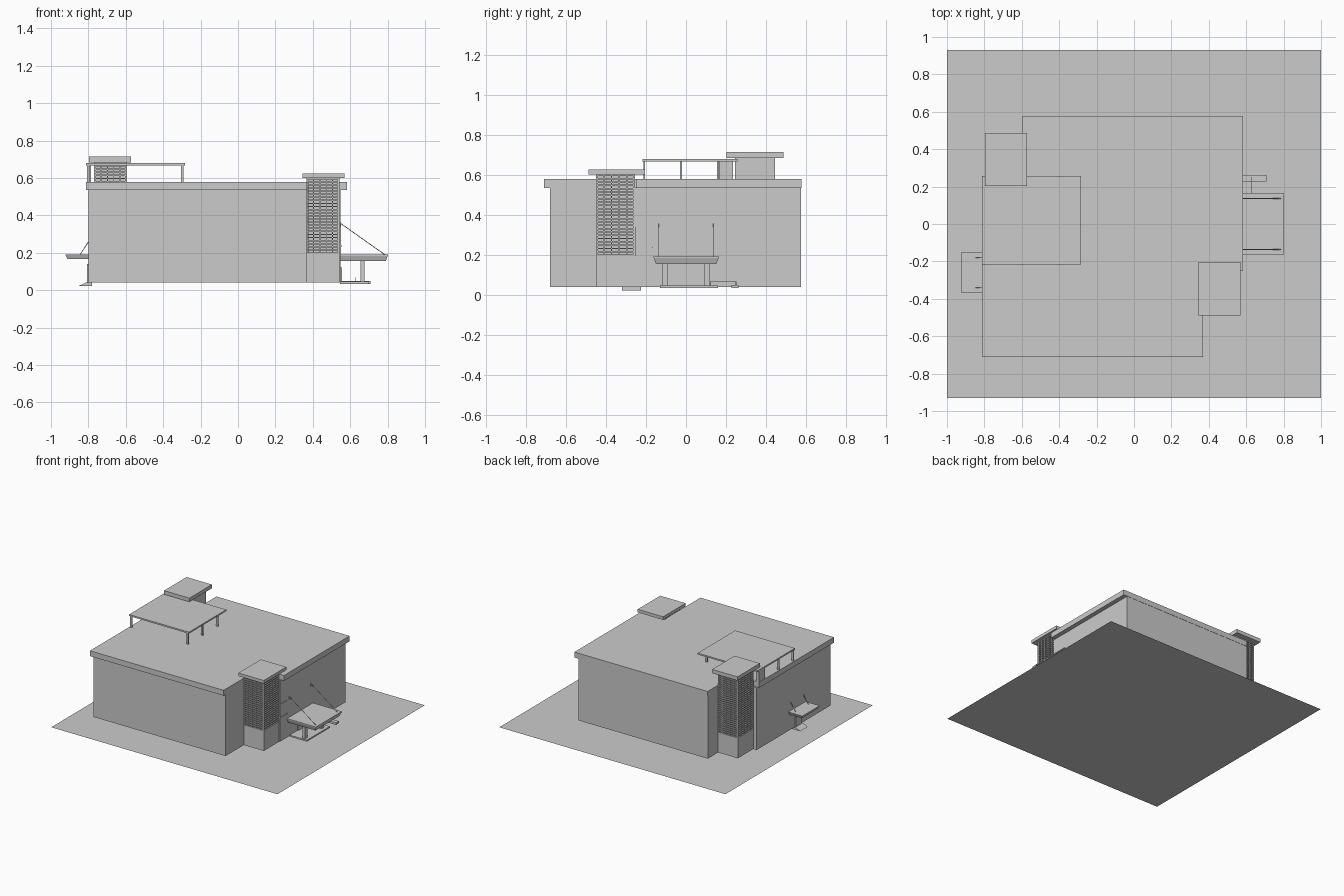
import bpy, bmesh
from mathutils import Vector

if "Cube" in bpy.data.objects:
    bpy.data.objects.remove(bpy.data.objects["Cube"])


def finish(name, bm):
    bmesh.ops.recalc_face_normals(bm, faces=bm.faces)
    me = bpy.data.meshes.new(name)
    bm.to_mesh(me)
    bm.free()
    ob = bpy.data.objects.new(name, me)
    bpy.context.collection.objects.link(ob)
    return ob


def add_prism(bm, bottom, z0, z1, top=None):
    lo = [bm.verts.new((x, y, z0)) for x, y in bottom]
    hi = [bm.verts.new((x, y, z1)) for x, y in (top or bottom)]
    n = len(lo)
    bm.faces.new(lo[::-1])
    bm.faces.new(hi)
    for i in range(n):
        j = (i + 1) % n
        bm.faces.new((lo[i], lo[j], hi[j], hi[i]))


def rect(x0, x1, y0, y1):
    return [(x0, y0), (x1, y0), (x1, y1), (x0, y1)]


def prism(name, bottom, z0, z1, top=None):
    bm = bmesh.new()
    add_prism(bm, bottom, z0, z1, top)
    return finish(name, bm)


def box(name, x0, x1, y0, y1, z0, z1):
    return prism(name, rect(x0, x1, y0, y1), z0, z1)


def rod(name, a, b, r):
    a, b = Vector(a), Vector(b)
    bm = bmesh.new()
    bmesh.ops.create_cone(bm, cap_ends=True, segments=6, radius1=r, radius2=r,
                          depth=(b - a).length)
    ob = finish(name, bm)
    ob.location = (a + b) / 2
    ob.rotation_euler = (b - a).to_track_quat('Z', 'Y').to_euler()


def lattice(name, x0, x1, y0, y1, z0, z1, cols=5):
    """Mullions and louvre bars filling a thin upright box."""
    bm = bmesh.new()
    rows = max(2, round((z1 - z0) / 0.017))
    h = 0.0035
    for i in range(rows + 1):
        z = z0 + (z1 - z0 - 2 * h) * i / rows
        add_prism(bm, rect(x0, x1, y0, y1), z, z + 2 * h)
    for i in range(cols + 1):
        t = i / cols
        w = 0.005
        if x1 - x0 > y1 - y0:
            x = x0 + (x1 - x0 - w) * t
            add_prism(bm, rect(x, x + w, y0, y1), z0, z1)
        else:
            y = y0 + (y1 - y0 - w) * t
            add_prism(bm, rect(x0, x1, y, y + w), z0, z1)
    finish(name, bm)


# Ground sheet
bm = bmesh.new()
bm.faces.new([bm.verts.new((x, y, 0)) for x, y in rect(-1, 1, -0.93, 0.93)])
finish("ground", bm)

# Main walls and roof, each with two notched corners for the stair towers
prism("main_walls", [(-.80, -.68), (.366, -.68), (.366, -.255), (.548, -.255),
                     (.548, .575), (-.595, .575), (-.595, .25), (-.80, .25)], .04, .536)
prism("roof_parapet", [(-.812, -.71), (.37, -.71), (.37, -.25), (.583, -.25),
                       (.583, .577), (-.595, .577), (-.595, .235), (-.812, .235)], .535, .578)

# Stair towers: solid base, recessed core, lattice screens and cap
t = 0.01
for name, x0, x1, y0, y1, z1, cap in (
        ("front_tower", .366, .543, -.45, -.255, .60, (.345, .57, -.488, -.204, .60, .625)),
        ("rear_tower", -.77, -.593, .245, .445, .684, (-.796, -.572, .203, .487, .684, .714))):
    box(name + "_base", x0, x1, y0, y1, .04, .195)
    box(name + "_core", x0 + t, x1 - t, y0 + t, y1 - t, .195, z1)
    box(name + "_cap", *cap)
    lattice(name + "_screen_front", x0, x1, y0, y0 + t, .195, z1)
    lattice(name + "_screen_back", x0, x1, y1 - t, y1, .195, z1)
    if name == "front_tower":
        lattice(name + "_screen_side", x1 - t, x1, y0, y1, .195, z1)
    else:
        lattice(name + "_screen_side", x0, x0 + t, y0, y1, .195, z1)
        box(name + "_roof_wall", x1 - t, x1, y0, y1, .57, z1)

# Rooftop pavilion
box("pavilion_roof", -.812, -.283, -.216, .256, .667, .679)
for i, y in enumerate((-.213, -.03, .16)):
    box(f"pavilion_post_right_{i}", -.305, -.291, y, y + .009, .575, .668)
    box(f"pavilion_post_left_{i}", -.808, -.79, y, y + .009, .575, .668)
box("pavilion_pier", -.808, -.785, .155, .235, .575, .668)

# Entrance canopy with underside taper, columns and tie rods
prism("entrance_canopy", rect(.545, .79, -.15, .152), .155, .19,
      rect(.545, .803, -.163, .165))
box("canopy_top_edge", .545, .803, -.163, .165, .183, .191)
for s in (-1, 1):
    yc = s * .105
    box(f"canopy_column_{s}", .655, .676, yc - .016, yc + .016, .038, .158)
    rod(f"canopy_tie_{s}", (.545, s * .136, .36), (.785, s * .136, .19), .002)
    box(f"canopy_tie_plate_{s}", .545, .552, s * .136 - .003, s * .136 + .003, .335, .362)

# Entrance door, platform, low wall and rail
box("door_frame", .545, .553, -.03, .023, .04, .123)
box("door_leaf", .55, .556, -.022, .015, .04, .115)
box("entrance_platform", .545, .70, -.13, .16, .034, .046)
box("low_wall", .545, .708, .226, .262, .034, .05)
rod("low_rail", (.63, .12, .066), (.63, .25, .066), .002)
for y in (.12, .25):
    rod("low_rail_post", (.63, y, .04), (.63, y, .066), .002)

# Window beside the front tower
box("side_window", .545, .552, -.255, -.168, .195, .34)
box("side_window_bar", .552, .556, -.255, -.168, .233, .238)

# Side canopy, its ties and the doorstep
prism("side_canopy", rect(-.912, -.798, -.36, -.16), .167, .191,
      rect(-.923, -.798, -.37, -.15))
for y in (-.34, -.18):
    rod("side_canopy_tie", (-.80, y, .258), (-.845, y, .19), .002)
box("side_door", -.806, -.798, -.305, -.235, .04, .14)
prism("side_step", rect(-.853, -.78, -.32, -.225), .022, .04,
      rect(-.815, -.78, -.32, -.225))
